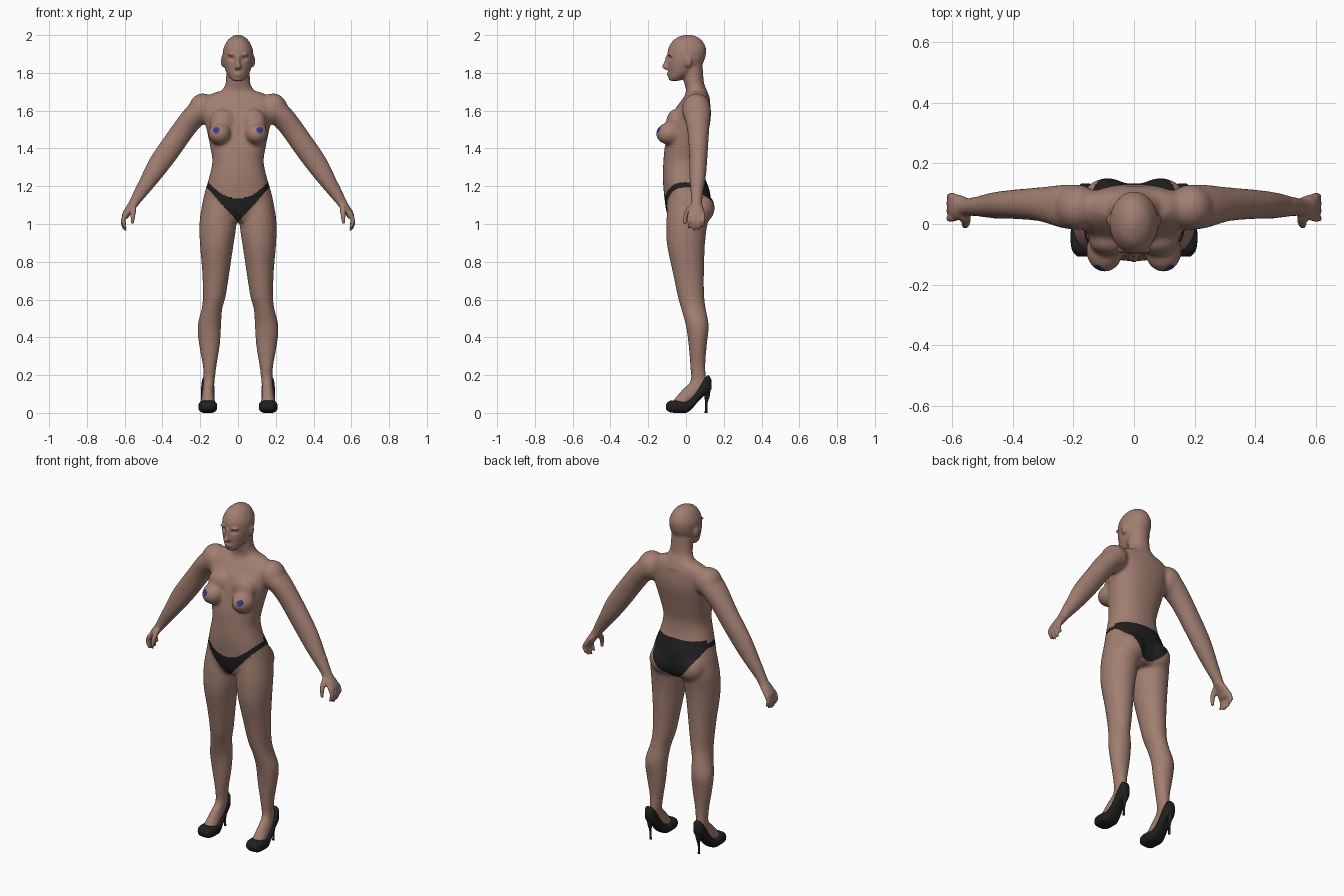
import bpy, bmesh, math
from mathutils import Vector, Matrix

cube = bpy.data.objects.get("Cube")
if cube:
    bpy.data.objects.remove(cube, do_unlink=True)


def material(name, colour):
    m = bpy.data.materials.new(name)
    m.use_nodes = True
    m.diffuse_color = (*colour, 1)
    bsdf = next(n for n in m.node_tree.nodes if n.type == 'BSDF_PRINCIPLED')
    bsdf.inputs["Base Color"].default_value = (*colour, 1)
    bsdf.inputs["Roughness"].default_value = 0.7
    return m


SKIN = material("skin", (0.36, 0.21, 0.165))
BLACK = material("black fabric", (0.014, 0.014, 0.014))
BLUE = material("blue patch", (0.04, 0.04, 0.25))


def spline(rows, steps=4):
    """Smooth interpolation through rows of numbers."""
    out = []
    for i in range(len(rows) - 1):
        a, b, c, d = (rows[max(0, min(len(rows) - 1, i + k))] for k in (-1, 0, 1, 2))
        for s in range(steps):
            t = s / steps
            out.append([q + t * (r - p) / 2 + t * t * (p - 2.5 * q + 2 * r - w / 2)
                        + t ** 3 * (1.5 * (q - r) + (w - p) / 2)
                        for p, q, r, w in zip(a, b, c, d)])
    return out + [list(rows[-1])]


def loft(bm, rows, side=1, power=2.0, upright=False, sides=32):
    """Rows are centre x, y, z and two radii; rings are level, or upright along y."""
    rings = []
    for x, y, z, ra, rb in spline(rows):
        ring = []
        for k in range(sides):
            a = 2 * math.pi * k / sides
            u, v = (math.copysign(abs(f) ** (2 / power), f) for f in (math.cos(a), math.sin(a)))
            off = Vector((u * ra, 0, v * rb)) if upright else Vector((u * ra, v * rb, 0))
            p = Vector((x, y, z)) + off
            ring.append(bm.verts.new((p.x * side, p.y, p.z)))
        rings.append(ring)
    faces = [bm.faces.new(rings[0][::-1]), bm.faces.new(rings[-1])]
    for lo, hi in zip(rings, rings[1:]):
        for k in range(sides):
            n = (k + 1) % sides
            faces.append(bm.faces.new((lo[k], lo[n], hi[n], hi[k])))
    bmesh.ops.recalc_face_normals(bm, faces=faces)


def ball(bm, centre, radii, side=1):
    m = Matrix.Translation((centre[0] * side, *centre[1:])) @ Matrix.Diagonal((*radii, 1))
    bmesh.ops.create_icosphere(bm, subdivisions=3, radius=1, matrix=m)


def make_object(name, bm, mats):
    me = bpy.data.meshes.new(name)
    bm.to_mesh(me)
    bm.free()
    for m in mats:
        me.materials.append(m)
    for p in me.polygons:
        p.use_smooth = True
    ob = bpy.data.objects.new(name, me)
    bpy.context.collection.objects.link(ob)
    return ob


body = bmesh.new()

# Torso, neck and head
loft(body, [(0, .015, 1.01, .10, .09), (0, .015, 1.05, .175, .115), (0, .012, 1.10, .19, .122),
            (0, .003, 1.18, .173, .122), (0, -.012, 1.25, .152, .111), (0, -.015, 1.33, .136, .105),
            (0, -.007, 1.40, .146, .107), (0, .008, 1.47, .16, .107), (0, .022, 1.54, .175, .107),
            (0, .035, 1.60, .185, .097), (0, .052, 1.66, .18, .072), (0, .06, 1.70, .12, .05)], power=2.25)
loft(body, [(0, .06, 1.66, .12, .07), (0, .055, 1.71, .085, .055), (0, .042, 1.75, .065, .053),
            (0, .032, 1.85, .062, .055)])
loft(body, [(0, -.062, 1.757, .026, .026), (0, -.04, 1.78, .048, .053), (0, -.015, 1.81, .065, .08),
            (0, -.004, 1.85, .077, .094), (0, .003, 1.89, .081, .101), (0, .006, 1.93, .077, .1),
            (0, .008, 1.97, .057, .078), (0, .01, 1.99, .035, .05), (0, .01, 2.002, .012, .018)])

# Nose, lips and chin
loft(body, [(0, -.097, 1.89, .008, .01), (0, -.105, 1.855, .01, .012),
            (0, -.11, 1.832, .017, .018), (0, -.1, 1.818, .013, .012)])
for z in (1.798, 1.787):
    ball(body, (0, -.088, z), (.024, .014, .006))
ball(body, (0, -.074, 1.77), (.023, .018, .016))

FINGERS = ((.018, .975), (.043, .963), (.068, .967), (.091, .985))
for s in (1, -1):
    # Brow, ear, chest, shoulder and seat
    ball(body, (.032, -.086, 1.898), (.027, .012, .007), s)
    ball(body, (.081, .012, 1.862), (.01, .02, .033), s)
    ball(body, (.097, -.088, 1.478), (.062, .072, .06), s)
    ball(body, (.08, -.055, 1.54), (.07, .05, .07), s)
    ball(body, (.187, .055, 1.61), (.075, .077, .083), s)
    ball(body, (.087, .075, 1.085), (.088, .078, .085), s)
    # Leg and foot
    loft(body, [(.1, .01, 1.15, .08, .10), (.105, .01, 1.05, .095, .112), (.108, .002, .97, .097, .107),
                (.113, 0, .88, .088, .1), (.117, .012, .75, .073, .084), (.125, .026, .62, .061, .071),
                (.138, .04, .55, .055, .066), (.152, .06, .46, .063, .061), (.151, .062, .36, .056, .049),
                (.15, .062, .25, .037, .041), (.153, .066, .17, .03, .043), (.157, .05, .13, .03, .066),
                (.159, .01, .09, .034, .06), (.16, -.03, .05, .038, .048), (.16, -.04, .02, .03, .03)], s)
    # Arm and palm
    loft(body, [(.18, .055, 1.64, .07, .07), (.212, .057, 1.59, .085, .075), (.295, .065, 1.49, .075, .058),
                (.393, .065, 1.35, .073, .049), (.466, .061, 1.235, .056, .043),
                (.542, .056, 1.12, .034, .029), (.572, .055, 1.08, .028, .04),
                (.592, .055, 1.05, .022, .045), (.598, .055, 1.03, .015, .042)], s)
    # Fingers and thumb
    for y, tip in FINGERS:
        loft(body, [(.595, y, 1.055, .013, .012), (.608, y, 1.02, .013, .0115),
                    (.605, y, tip + .025, .012, .0105), (.595, y, tip, .008, .007)], s, sides=12)
    loft(body, [(.555, .035, 1.10, .016, .02), (.555, .01, 1.07, .016, .016),
                (.557, -.003, 1.035, .013, .012), (.56, -.006, 1.0, .009, .008)], s, sides=12)

# Fuse the parts into one skin
rough = make_object("body_parts", body, [])
fuse = rough.modifiers.new("fuse", 'REMESH')
fuse.mode = 'VOXEL'
fuse.voxel_size = 0.006
graph = bpy.context.evaluated_depsgraph_get()
fused = bpy.data.meshes.new_from_object(rough.evaluated_get(graph))
bpy.data.objects.remove(rough, do_unlink=True)
skin = bmesh.new()
skin.from_mesh(fused)
bpy.data.meshes.remove(fused)


def relax(verts, times):
    for _ in range(times):
        bmesh.ops.smooth_vert(skin, verts=verts, factor=0.5,
                              use_axis_x=True, use_axis_y=True, use_axis_z=True)


relax(skin.verts[:], 3)
relax([v for v in skin.verts if abs(v.co.x) < .53 and v.co.z < 1.76], 18)

# Eye sockets
for v in skin.verts:
    if v.co.y < -.05 and v.co.z > 1.8:
        d = math.hypot((abs(v.co.x) - .033) / 1.4, v.co.z - 1.877)
        v.co.y += .012 * math.exp(-(d / .011) ** 2)


def body_colour(p):
    """Briefs lie between two curved edges; a small round patch sits on each side of the chest."""
    x, y, z = abs(p.x), p.y, p.z
    if x < .25 and 1.0 < z < 1.27:
        if y < .02:
            low, high = 1.01 + 1.1 * x, 1.135 + 3.5 * x * x
        else:
            low, high = 1.02 + 6.5 * x * x, 1.24
        if low < z < high:
            return 1
    if y < -.08 and math.hypot(x - .115, z - 1.497) < .017:
        return 2
    return 0


for f in skin.faces:
    f.material_index = body_colour(f.calc_center_median())
make_object("body", skin, [SKIN, BLACK, BLUE])

# Shoes: y, sole height, top height, half width
SHOE = [(-.107, .02, .045, .028), (-.085, .003, .064, .045), (-.04, 0, .066, .05), (0, 0, .062, .045),
        (.03, .02, .082, .038), (.06, .055, .122, .036), (.09, .085, .17, .035),
        (.117, .105, .2, .03), (.134, .125, .175, .014)]
for s, label in ((1, "left"), (-1, "right")):
    shoe = bmesh.new()
    loft(shoe, [(.16, y, (lo + hi) / 2, w, (hi - lo) / 2) for y, lo, hi, w in SHOE], s, 2.8, True)
    make_object(label + "_shoe", shoe, [BLACK])
    heel = bmesh.new()
    loft(heel, [(.16, .106, 0, .007, .007), (.16, .107, .05, .006, .007),
                (.16, .112, .09, .012, .014), (.16, .112, .13, .022, .018)], s, sides=16)
    make_object(label + "_heel", heel, [BLACK])
